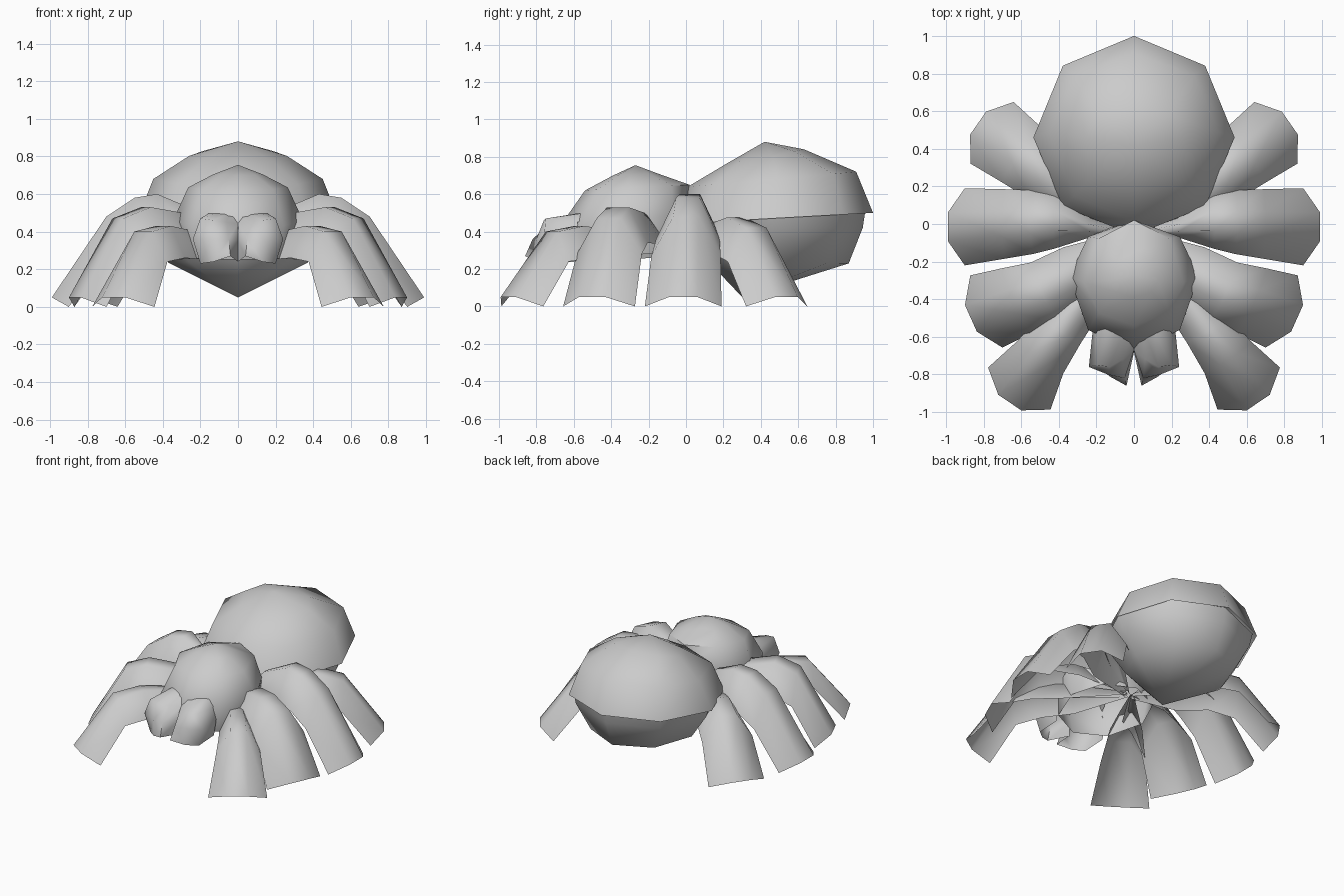
import bpy, bmesh
from math import sin, cos, pi, radians
from mathutils import Vector

if "Cube" in bpy.data.objects:
    bpy.data.objects.remove(bpy.data.objects["Cube"])

grey = bpy.data.materials.new("plain_grey")
grey.use_nodes = True
colour = (0.6, 0.6, 0.6, 1)
grey.diffuse_color = colour
grey.node_tree.nodes["Principled BSDF"].inputs["Base Color"].default_value = colour


def finish(name, bm, angle=60):
    """Turn a bmesh into a smooth shaded object."""
    bmesh.ops.recalc_face_normals(bm, faces=bm.faces)
    mesh = bpy.data.meshes.new(name)
    bm.to_mesh(mesh)
    bm.free()
    mesh.materials.append(grey)
    obj = bpy.data.objects.new(name, mesh)
    bpy.context.collection.objects.link(obj)
    bpy.ops.object.select_all(action="DESELECT")
    obj.select_set(True)
    bpy.context.view_layer.objects.active = obj
    bpy.ops.object.shade_smooth_by_angle(angle=radians(angle))
    return obj


def loft(bm, rows, closed):
    """Skin quads between consecutive rows of points."""
    rows = [[bm.verts.new(p) for p in row] for row in rows]
    for a, b in zip(rows, rows[1:]):
        n = len(a)
        for i in range(n if closed else n - 1):
            j = (i + 1) % n
            bm.faces.new((a[i], a[j], b[j], b[i]))
    return rows


def ring(front, back, width, middle, sides=8):
    """Eight-sided oval through a front and a back point (y, z)."""
    points = []
    for i in range(sides):
        a = 2 * pi * i / sides
        end = front if cos(a) > 0 else back
        y = middle + (end[0] - middle) * abs(cos(a))
        z = (front[1] + back[1]) / 2 + (front[1] - back[1]) / 2 * cos(a)
        points.append((width * sin(a), y, z))
    return points


def dome(name, rings, pole):
    """Shell of stacked ovals closed by one pole point."""
    bm = bmesh.new()
    last = loft(bm, [ring(*r) for r in rings], True)[-1]
    tip = bm.verts.new((0, *pole))
    for i, v in enumerate(last):
        bm.faces.new((v, last[(i + 1) % len(last)], tip))
    return finish(name, bm)


# Abdomen: an upper shell overhanging a conical belly
dome("abdomen_shell", [
    ((-0.06, 0.44), (1.0, 0.50), 0.535, 0.46),
    ((0.01, 0.64), (0.91, 0.72), 0.45, 0.49),
    ((0.22, 0.765), (0.63, 0.84), 0.26, 0.46),
], (0.42, 0.88))
dome("abdomen_belly", [
    ((-0.03, 0.48), (0.96, 0.52), 0.515, 0.46),
    ((0.01, 0.41), (0.945, 0.42), 0.49, 0.46),
    ((0.12, 0.24), (0.87, 0.23), 0.37, 0.46),
], (0.30, 0.05))

# Head: a domed shell, open below
dome("head_shell", [
    ((-0.64, 0.25), (0.03, 0.30), 0.31, -0.28),
    ((-0.68, 0.42), (0.02, 0.50), 0.345, -0.28),
    ((-0.54, 0.62), (0.02, 0.65), 0.265, -0.31),
    ((-0.39, 0.70), (-0.15, 0.71), 0.13, -0.30),
], (-0.27, 0.755))

# Fangs: rounded wedges that flow out of the front of the head
for side, label in ((1, "left"), (-1, "right")):
    bm = bmesh.new()
    crown = [(0, -.56, .5), (.05, -.56, .5), (.1, -.56, .5), (.15, -.54, .5), (.17, -.5, .48)]
    brow = [(0, -.67, .44), (.06, -.72, .45), (.13, -.76, .46), (.2, -.75, .47), (.2, -.58, .45)]
    cheek = [(0, -.68, .35), (.05, -.82, .36), (.14, -.8, .36), (.24, -.76, .36), (.22, -.57, .36)]
    tip = [(0, -.68, .24), (.04, -.86, .27), (.13, -.81, .24), (.2, -.75, .23), (.2, -.57, .24)]
    rows = [[(x * side, y, z) for x, y, z in row] for row in (crown, brow, cheek, tip)]
    loft(bm, rows, False)
    finish(label + "_fang", bm, 75)

# Legs: open arched sheets; stations are x, y, ridge height, edge height, half width
root = (0.02, -0.05, 0.30, 0.27, 0.02)
legs = {
    "front": (-56, [(.25, -.38, .40, .25, .11), (.39, -.56, .43, .26, .13),
                    (.50, -.71, .40, .24, .15), (.61, -.875, .05, 0, .20)]),
    "second": (-24, [(.31, -.27, .50, .33, .16), (.48, -.36, .53, .34, .17),
                     (.63, -.41, .47, .28, .19), (.785, -.465, .05, 0, .21)]),
    "third": (0, [(.23, -.02, .52, .38, .05), (.42, .02, .60, .40, .15),
                  (.54, .01, .58, .36, .17), (.69, 0, .48, .27, .185), (.90, -.015, .05, 0, .205)]),
    "rear": (35, [(.30, .10, .42, .27, .11), (.46, .26, .475, .29, .16),
                  (.60, .37, .42, .24, .18), (.755, .485, .05, 0, .20)]),
}


def leg(name, side, heading, stations):
    along = Vector((cos(radians(heading)), sin(radians(heading)), 0))
    across = Vector((-along.y, along.x, 0))
    rows = []
    for x, y, top, edge, half in [root] + stations:
        # the ridge leans outwards, most at the foot
        lean = along * (0.01 if edge else 0.09)
        row = []
        for t, rise in ((-1, 0), (-0.37, 1), (0.37, 1), (1, 0)):
            p = Vector((x, y, edge + (top - edge) * rise)) + across * half * t + lean * rise
            p.x *= side
            row.append(p)
        rows.append(row)
    bm = bmesh.new()
    loft(bm, rows, False)
    finish(name, bm, 70)


for name, (heading, stations) in legs.items():
    leg("left_" + name + "_leg", 1, heading, stations)
    leg("right_" + name + "_leg", -1, heading, stations)
